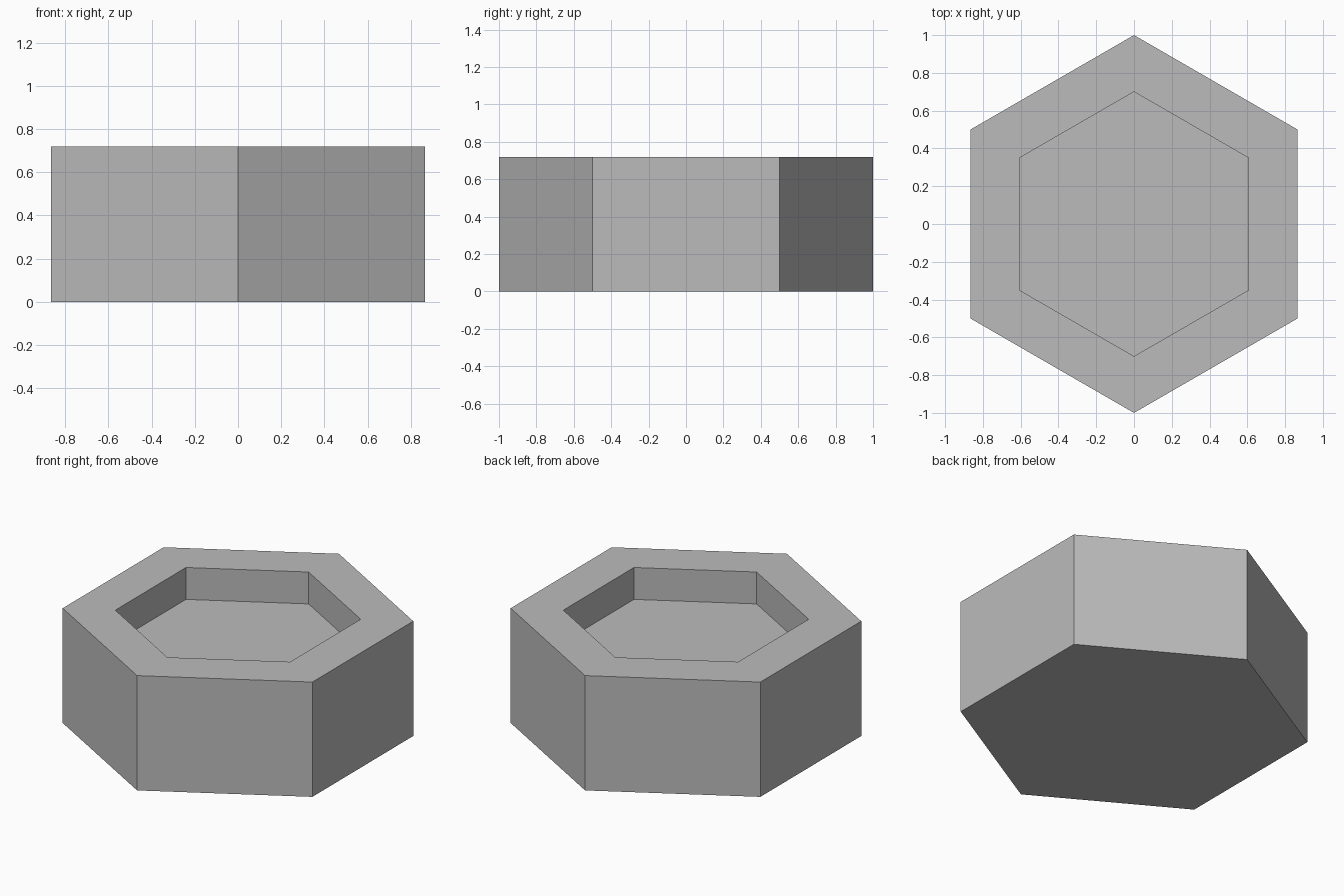
import bpy, bmesh, math

cube = bpy.data.objects.get("Cube")
if cube:
    bpy.data.objects.remove(cube, do_unlink=True)

HEIGHT = 0.72
RECESS_DEPTH = 0.2
OUTER_RADIUS = 1.0
INNER_RADIUS = 0.7

# Plain grey material
grey = bpy.data.materials.new("plain_grey")
grey.use_nodes = True
colour = (0.5, 0.5, 0.5, 1)
grey.diffuse_color = colour
grey.node_tree.nodes["Principled BSDF"].inputs["Base Color"].default_value = colour

bm = bmesh.new()


def hexagon(radius, z):
    """Ring of six vertices with a corner on the y axis."""
    angles = [math.pi / 2 + i * math.tau / 6 for i in range(6)]
    return [bm.verts.new((radius * math.cos(a), radius * math.sin(a), z)) for a in angles]


# Hexagonal block: base, outer wall, rim, recess wall, recess floor
rings = [
    hexagon(OUTER_RADIUS, 0),
    hexagon(OUTER_RADIUS, HEIGHT),
    hexagon(INNER_RADIUS, HEIGHT),
    hexagon(INNER_RADIUS, HEIGHT - RECESS_DEPTH),
]
bm.faces.new(rings[0][::-1])
for low, high in zip(rings, rings[1:]):
    for i in range(6):
        j = (i + 1) % 6
        bm.faces.new((low[i], low[j], high[j], high[i]))
bm.faces.new(rings[-1])
bmesh.ops.recalc_face_normals(bm, faces=bm.faces)

mesh = bpy.data.meshes.new("recessed_hexagon_block")
bm.to_mesh(mesh)
bm.free()
mesh.materials.append(grey)
block = bpy.data.objects.new("recessed_hexagon_block", mesh)
bpy.context.collection.objects.link(block)
